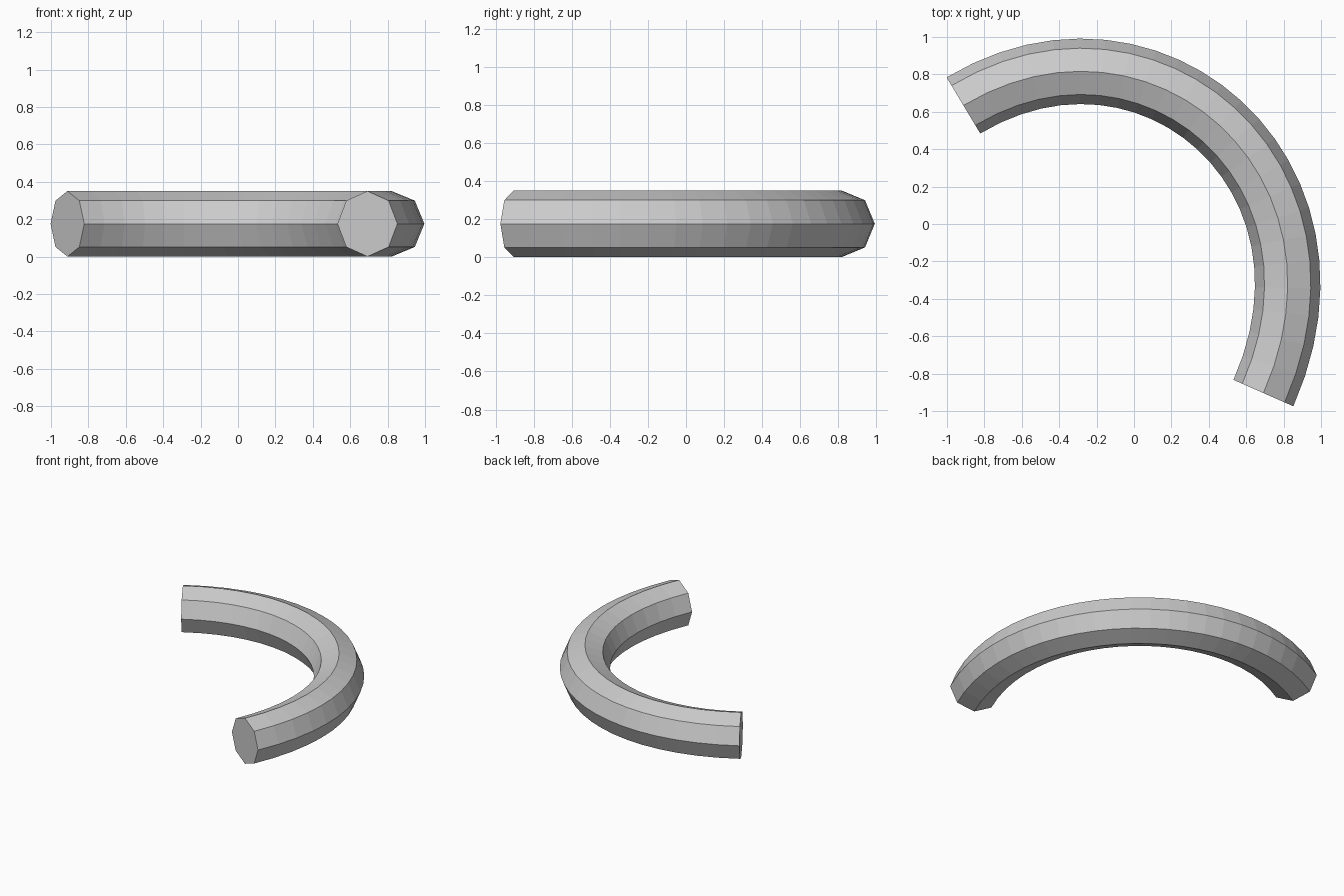
import bpy
from mathutils import Vector

if "Cube" in bpy.data.objects:
    bpy.data.objects.remove(bpy.data.objects["Cube"], do_unlink=True)

RADIUS = 0.175

# Single neutral grey
grey = bpy.data.materials.new("light grey")
grey.use_nodes = True
colour = (0.6, 0.6, 0.6, 1)
grey.diffuse_color = colour
grey.node_tree.nodes["Principled BSDF"].inputs["Base Color"].default_value = colour

# Centre line: one sweeping curve from the back right end to the front left end
ends = [
    (Vector((-0.912, 0.634, RADIUS)), Vector((0.857, 0.515, 0)) * 1.16),
    (Vector((0.692, -0.904, RADIUS)), Vector((-0.4035, -0.915, 0)) * 1.28),
]
curve = bpy.data.curves.new("curved_tube", "CURVE")
curve.dimensions = "3D"
curve.twist_mode = "Z_UP"
spline = curve.splines.new("BEZIER")
spline.bezier_points.add(1)
for point, (position, handle) in zip(spline.bezier_points, ends):
    point.handle_left_type = point.handle_right_type = "FREE"
    point.co = position
    point.handle_left = position - handle
    point.handle_right = position + handle
spline.resolution_u = 24
spline.use_smooth = False

# Eight-sided section with closed ends
curve.bevel_depth = RADIUS
curve.bevel_resolution = 2
curve.use_fill_caps = True
curve.materials.append(grey)

tube = bpy.data.objects.new("curved_tube", curve)
bpy.context.collection.objects.link(tube)

# Turn the swept curve into a flat-shaded mesh
bpy.ops.object.select_all(action="DESELECT")
bpy.context.view_layer.objects.active = tube
tube.select_set(True)
bpy.ops.object.convert(target="MESH")
bpy.ops.object.shade_flat()
